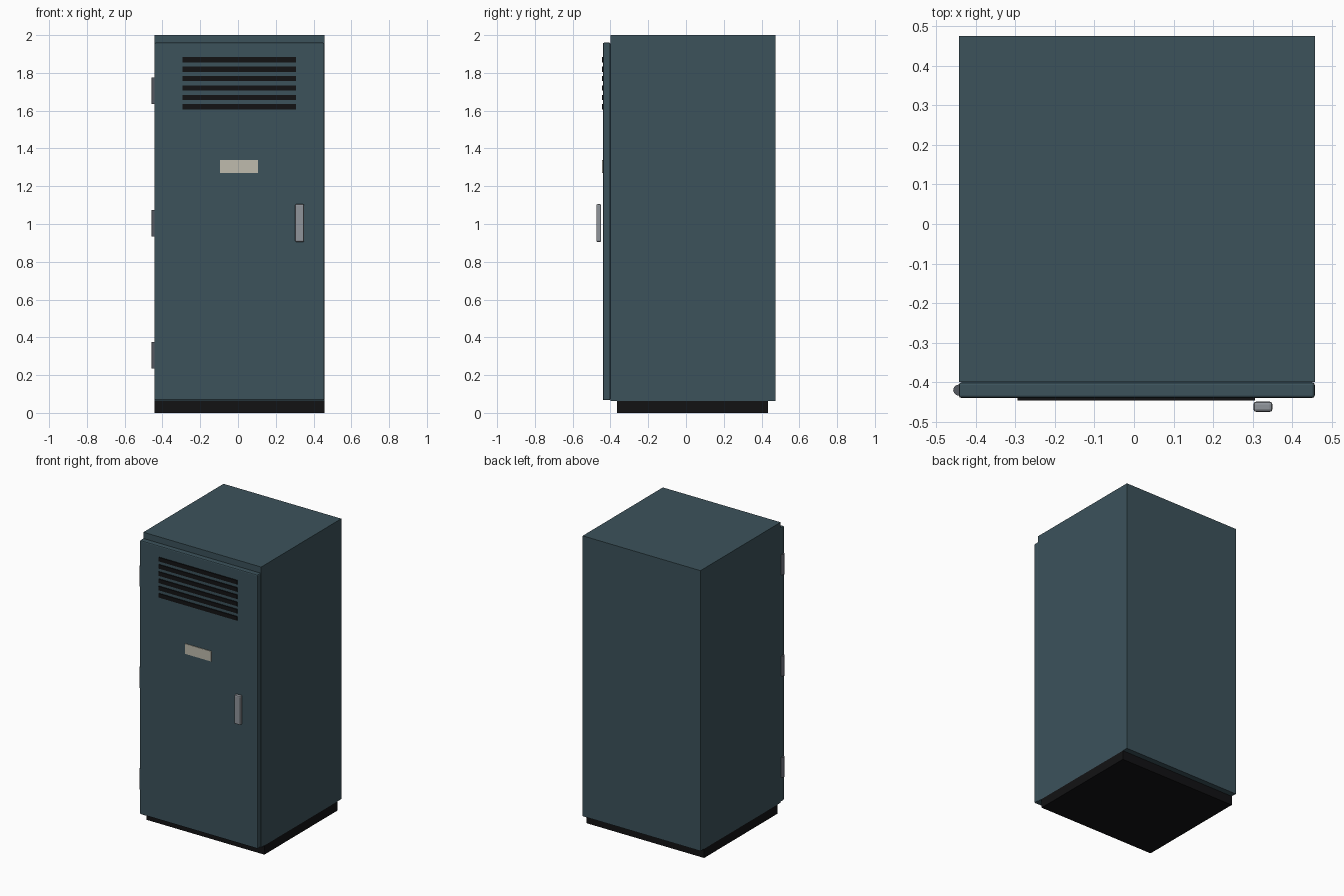
import bpy

if "Cube" in bpy.data.objects:
    bpy.data.objects.remove(bpy.data.objects["Cube"])

def material(name, rgb):
    m = bpy.data.materials.new(name)
    m.diffuse_color = (*rgb, 1)
    m.use_nodes = True
    m.node_tree.nodes["Principled BSDF"].inputs["Base Color"].default_value = m.diffuse_color
    return m

PAINT = material("blue_grey_paint", (0.045, 0.085, 0.105))
BLACK = material("black", (0.006, 0.006, 0.007))
STEEL = material("steel", (0.28, 0.30, 0.33))
DARK_STEEL = material("dark_steel", (0.09, 0.10, 0.12))
CREAM = material("cream", (0.52, 0.50, 0.42))

def box(name, x, y, z, mat, bevel=0.0):
    """Box from (min, max) ranges, with an optional small edge bevel."""
    bpy.ops.mesh.primitive_cube_add(size=1, location=[sum(r) / 2 for r in (x, y, z)])
    ob = bpy.context.object
    ob.name = name
    ob.scale = [r[1] - r[0] for r in (x, y, z)]
    bpy.ops.object.transform_apply(location=False, rotation=False, scale=True)
    ob.data.materials.append(mat)
    if bevel:
        mod = ob.modifiers.new("edge", 'BEVEL')
        mod.width = bevel
        mod.segments = 2
    return ob

WIDTH = (-0.443, 0.457)
CX = 0.006

# Plinth, cabinet and roof
box("plinth", WIDTH, (-0.365, 0.435), (0, 0.063), BLACK)
box("cabinet_body", WIDTH, (-0.40, 0.475), (0.063, 1.963), PAINT)
box("roof", WIDTH, (-0.40, 0.475), (1.963, 2.0), PAINT)

# Door
box("door", WIDTH, (-0.44, -0.40), (0.067, 1.96), PAINT, 0.007)

# Ventilation slots
for i in range(6):
    z = 1.62 + i * 0.05
    box(f"vent_slot_{i + 1}", (CX - 0.3, CX + 0.3), (-0.446, -0.436),
        (z - 0.014, z + 0.014), BLACK)

# Blank label plate
box("label_plate", (CX - 0.1, CX + 0.1), (-0.444, -0.438), (1.27, 1.34), CREAM)

# Door handle
box("handle", (0.302, 0.35), (-0.475, -0.449), (0.905, 1.105), STEEL, 0.007)

# Hinge barrels
for i, z in enumerate((0.305, 1.005, 1.705)):
    bpy.ops.mesh.primitive_cylinder_add(vertices=12, radius=0.014, depth=0.14,
                                        location=(-0.443, -0.42, z))
    hinge = bpy.context.object
    hinge.name = f"hinge_{i + 1}"
    hinge.data.materials.append(DARK_STEEL)
    bpy.ops.object.shade_smooth_by_angle()
